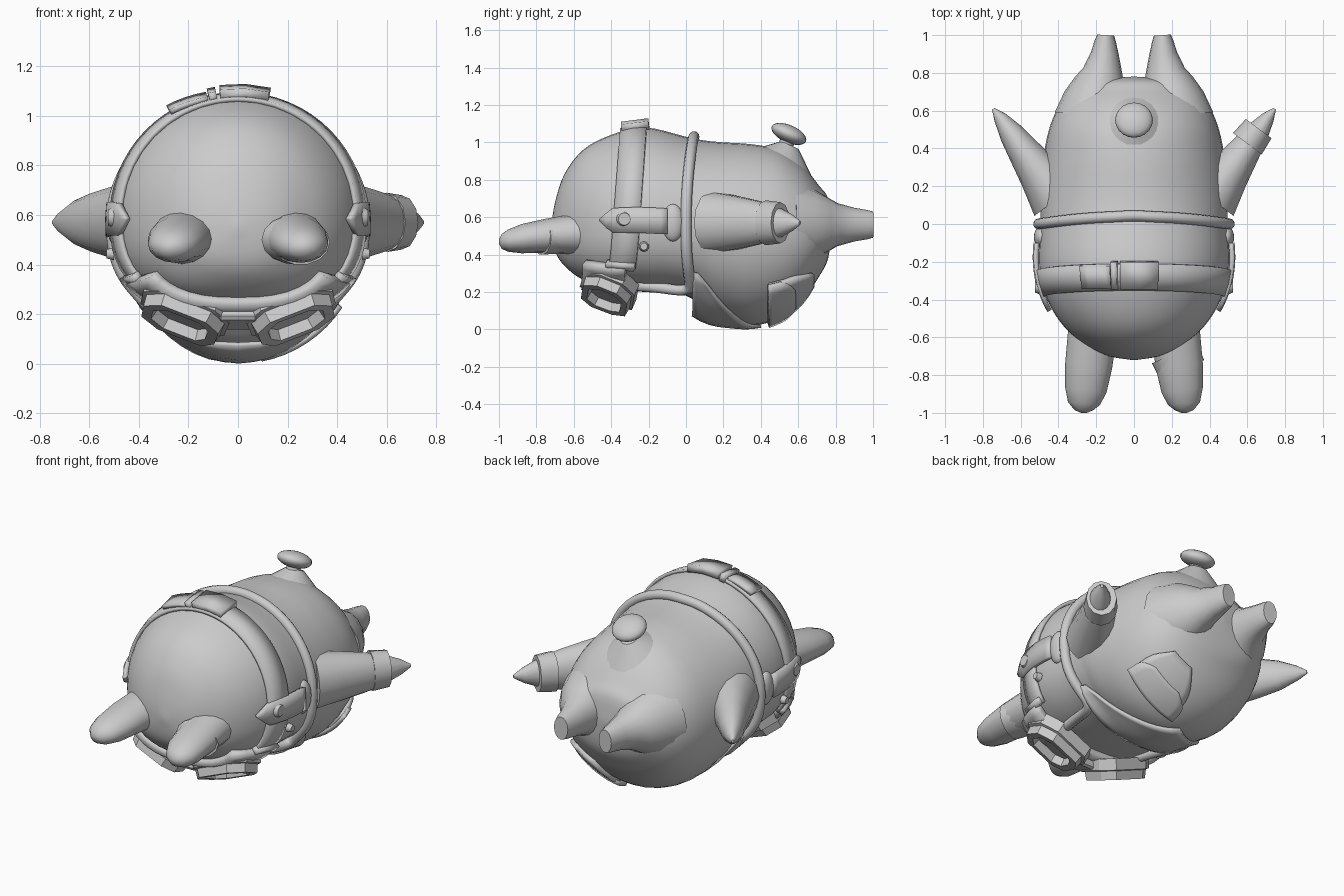
import bpy, bmesh, math
from math import sin, cos, pi, radians
from mathutils import Vector, Matrix

if "Cube" in bpy.data.objects:
    bpy.data.objects.remove(bpy.data.objects["Cube"])

# ---------- helpers ----------
def finish(name, bm, angle=40, thick=0):
    bmesh.ops.recalc_face_normals(bm, faces=bm.faces)
    me = bpy.data.meshes.new(name)
    bm.to_mesh(me)
    bm.free()
    ob = bpy.data.objects.new(name, me)
    bpy.context.collection.objects.link(ob)
    if thick:
        m = ob.modifiers.new("thickness", 'SOLIDIFY')
        m.thickness = thick
        m.offset = 0
    bpy.ops.object.select_all(action='DESELECT')
    ob.select_set(True)
    bpy.context.view_layer.objects.active = ob
    bpy.ops.object.shade_smooth_by_angle(angle=radians(angle))
    return ob

def loft(name, rings, angle=40):
    bm = bmesh.new()
    vs = [[bm.verts.new(p) for p in r] for r in rings]
    n = len(vs[0])
    for a, b in zip(vs, vs[1:]):
        for i in range(n):
            bm.faces.new((a[i], a[(i + 1) % n], b[(i + 1) % n], b[i]))
    bm.faces.new(vs[0])
    bm.faces.new(vs[-1])
    return finish(name, bm, angle)

def limb(name, pts, seg=14, mirror=1, angle=50):
    """Tapered tube through (x, y, z, side radius, height radius)."""
    rings = []
    for i, (x, y, z, r, h) in enumerate(pts):
        a, b = pts[max(i - 1, 0)], pts[min(i + 1, len(pts) - 1)]
        s = Vector((b[1] - a[1], a[0] - b[0], 0)).normalized()
        ring = [Vector((x, y, z)) + s * r * cos(2 * pi * k / seg) + Vector((0, 0, h * sin(2 * pi * k / seg))) for k in range(seg)]
        rings.append([(p.x * mirror, p.y, p.z) for p in ring])
    return loft(name, rings, angle)

# ---------- body surface: y, half width, top, bottom, widest height ----------
SEC = [(-.72, .01, .56, .54, .55), (-.70, .13, .68, .42, .55), (-.65, .24, .83, .34, .56),
       (-.55, .365, .96, .265, .57), (-.4, .46, 1.04, .22, .58), (-.22, .505, 1.08, .2, .58),
       (0, .495, 1.03, .18, .57), (.1, .495, 1.01, .1, .55), (.2, .495, 1.0, .05, .52),
       (.35, .48, .99, .02, .5), (.5, .45, .96, .06, .5), (.62, .4, .88, .15, .5),
       (.71, .325, .77, .28, .51), (.76, .23, .7, .38, .53), (.78, .01, .56, .54, .55)]
FINE = []
for i in range(len(SEC) - 1):
    p0, p1, p2, p3 = [SEC[min(max(i + k, 0), len(SEC) - 1)] for k in (-1, 0, 1, 2)]
    for t in (0, .25, .5, .75):
        FINE.append(tuple(b + .5 * t * (c - a + t * (2 * a - 5 * b + 4 * c - d + t * (3 * (b - c) + d - a)))
                          for a, b, c, d in zip(p0, p1, p2, p3)))
FINE.append(SEC[-1])

def point(sec, phi, off):
    y, w, zt, zb, zc = sec
    c, s = cos(phi), sin(phi)
    if s < 0:                                   # flatter underside on the head
        p = 1 - .2 * min(max((.1 - y) / .1, 0), 1)
        c, s = math.copysign(abs(c) ** p, c), -abs(s) ** p
    h = zt - zc if s > 0 else zc - zb
    return Vector(((w + off) * c, y, zc + (h + off) * s))

def S(y, deg, off=0):
    for a, b in zip(FINE, FINE[1:]):
        if a[0] <= y <= b[0]:
            t = (y - a[0]) / max(b[0] - a[0], 1e-6)
            return point([p + (q - p) * t for p, q in zip(a, b)], radians(deg), off)

def patch(name, fn, nu, nv, thick, mirror=1):
    """Plate lying on the body; fn(u, v) gives y, angle and offset for u, v in -1..1."""
    bm = bmesh.new()
    g = []
    for i in range(nu + 1):
        row = []
        for j in range(nv + 1):
            p = S(*fn(2 * i / nu - 1, 2 * j / nv - 1))
            row.append(bm.verts.new((p.x * mirror, p.y, p.z)))
        g.append(row)
    for i in range(nu):
        for j in range(nv):
            bm.faces.new((g[i][j], g[i + 1][j], g[i + 1][j + 1], g[i][j + 1]))
    bmesh.ops.remove_doubles(bm, verts=bm.verts, dist=1e-4)
    return finish(name, bm, 40, thick)

def ball(name, loc, scale, rot=None):
    bm = bmesh.new()
    bmesh.ops.create_uvsphere(bm, u_segments=20, v_segments=12, radius=1)
    m = Matrix.Translation(loc) @ (rot or Matrix()) @ Matrix.Diagonal((*scale, 1))
    bmesh.ops.transform(bm, matrix=m, verts=bm.verts)
    return finish(name, bm, 60)

def cone(name, loc, r1, r2, depth, rot, seg=20):
    bm = bmesh.new()
    bmesh.ops.create_cone(bm, cap_ends=True, segments=seg, radius1=r1, radius2=r2, depth=depth,
                          matrix=Matrix.Translation(loc) @ rot)
    return finish(name, bm)

# ---------- body ----------
loft("body", [[point(s, 2 * pi * k / 40, 0) for k in range(40)] for s in FINE], 60)

# ---------- limbs ----------
ARM = [(.40, .14, .57, .16, .17), (.5, .27, .57, .115, .145), (.58, .38, .57, .088, .12),
       (.65, .48, .57, .066, .09), (.71, .565, .57, .035, .045), (.745, .61, .57, .008, .01)]
FRONT = [(.22, -.58, .51, .13, .11), (.24, -.75, .5, .125, .092), (.255, -.88, .485, .11, .078),
         (.265, -.95, .475, .085, .06), (.265, -.985, .47, .05, .04), (.265, -1, .47, .015, .012)]
REAR = [(.2, .58, .56, .22, .22), (.195, .68, .56, .175, .19), (.18, .75, .56, .135, .15),
        (.165, .81, .56, .105, .115), (.155, .9, .56, .075, .09), (.152, .97, .56, .056, .078), (.15, 1, .56, .045, .07)]
for side, m in (("right", 1), ("left", -1)):
    limb("arm_" + side, ARM, 14, m)
    limb("front_lobe_" + side, FRONT, 16, m)
    limb("rear_lobe_" + side, REAR, 16, m)
limb("arm_cuff", [(.60, .425, .57, .095, .12), (.66, .505, .57, .085, .11)], 12)
limb("lobe_cuff", [(.216, -.685, .5, .132, .097), (.254, -.772, .49, .128, .092)], 14)

# ---------- knob on the back ----------
tilt = Matrix.Rotation(radians(-24), 4, 'X')
cone("knob_mound", (0, .535, .94), .17, .05, .1, tilt)
cone("knob_stem", (0, .54, 1.0), .04, .04, .1, tilt)
ball("knob", (0, .55, 1.045), (.1, .1, .047), tilt)

# ---------- head strap and buckle ----------
def strap_y(deg):
    return -.28 - .037 * (1 - sin(radians(deg)))
patch("head_strap", lambda u, v: (strap_y(90 + 126 * u) + .07 * v, 90 + 126 * u, .008), 44, 2, .02)
patch("buckle", lambda u, v: (-.272 + .073 * v, 87 + 11 * u, .03), 2, 1, .045)
patch("buckle_loop", lambda u, v: (-.272 + .073 * v, 101.5 + 1.8 * u, .025), 1, 1, .045)
patch("strap_end", lambda u, v: (-.283 + .06 * v, 113 + 9 * u, .028 + .006 * u), 4, 1, .022)

# ---------- side tabs, studs, tube joints, strap clips ----------
for side, m in (("right", 1), ("left", -1)):
    patch("side_tab_" + side, lambda u, v: (-.28 + .18 * u, 1 + 7 * v * min(1, (u + 1.02) * 2.6), .018), 10, 2, .025, m)
    rot = Matrix.Rotation(radians(90 * m), 4, 'Y')
    for nm, y, a, r in (("big_stud_", -.33, 1, .046), ("small_stud_", -.225, -15, .027)):
        p = S(y, a, .025)
        cone(nm + side, (p.x * m, p.y, p.z), r, r * .7, .03, rot, 14)
    ball("tube_joint_" + side, (.49 * m, -.07, .57), (.04, .06, .1))
    patch("strap_clip_" + side, lambda u, v: (-.35 + .075 * v, -33 + 3 * u, .022), 2, 1, .04, m)

# ---------- tube round the neck and along the jaw ----------
half = [Vector((.26, -.29, .235)), Vector((.29, -.15, .225)), Vector((.32, -.03, .205)), Vector((.345, .025, .22))]
half += [S(.04 - .04 * cos(radians(a)) ** 2, a, .012) for a in range(-40, 90, 10)]
path = half + [S(.045, 90, .012)] + [Vector((-p.x, p.y, p.z)) for p in reversed(half)]
cu = bpy.data.curves.new("neck_tube", 'CURVE')
cu.dimensions = '3D'
cu.bevel_depth = .029
cu.bevel_resolution = 3
cu.use_fill_caps = True
cu.resolution_u = 4
sp = cu.splines.new('NURBS')
sp.points.add(len(path) - 1)
for q, p in zip(sp.points, path):
    q.co = (*p, 1)
sp.order_u = 3
sp.use_endpoint_u = True
bpy.context.collection.objects.link(bpy.data.objects.new("neck_tube", cu))

# ---------- bib on the belly ----------
def bib(u, v):
    t = (v + 1) / 2
    return (.035 + t * (.03 + .335 * (1 - abs(u)) ** .85), -90 + 54 * u, .009 + .075 * (1 - t) ** 2 * (1 - u * u))
patch("bib", bib, 16, 8, .018)

# ---------- hip pocket ----------
patch("pocket", lambda u, v: (.56 + .115 * u, -55 + 22 * v * (1 - .5 * max(u, 0) ** 2), .014), 8, 8, .03)
patch("pocket_flap", lambda u, v: (.51 + .07 * u, -56 + 23 * v * (1 - .45 * max(u, 0) ** 2), .026), 8, 8, .025)

# ---------- goggles ----------
patch("goggle_mask", lambda u, v: (-.44 + .11 * v - .01 * cos(u * pi), -90 + 56 * u, .02), 16, 3, .05)
SHAPE = [(-1, -.35), (-.72, -.9), (.45, -1), (.95, -.55), (1, .3), (.6, .9), (-.6, 1), (-1, .55)]
for side, m in (("right", 1), ("left", -1)):
    n = Vector((.36, -.38, -.86)).normalized()
    u = Vector((.92, 0, .385)).normalized()
    u = (u - n * u.dot(n)).normalized()
    v = n.cross(u)
    c = Vector((.235, -.435, .165))
    rings = []
    for s, d in ((1.06, -.11), (1.06, -.045), (.96, -.04), (.92, .01), (.68, .01), (.62, -.035)):
        ring = [c + u * a * s * .175 + v * b * s * .145 + n * d for a, b in SHAPE]
        rings.append([(p.x * m, p.y, p.z) for p in ring])
    loft("goggle_" + side, rings, 25)
bm = bmesh.new()
bmesh.ops.create_cube(bm, size=1, matrix=Matrix.Translation((0, -.46, .185)) @ Matrix.Rotation(radians(-20), 4, 'X')
                      @ Matrix.Diagonal((.16, .14, .06, 1)))
bmesh.ops.bevel(bm, geom=bm.edges[:], offset=.012, segments=1, affect='EDGES')
finish("goggle_bridge", bm, 25)
